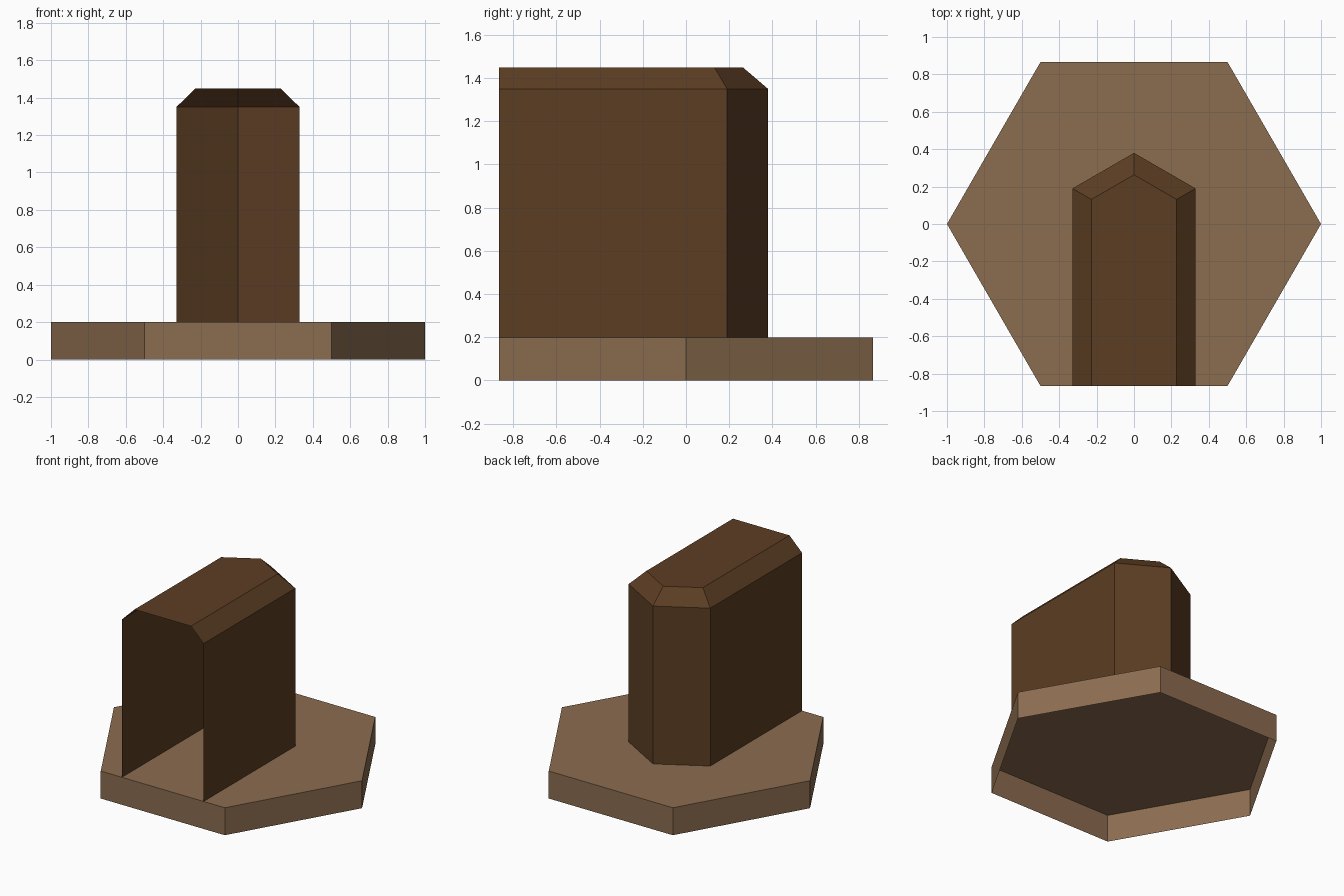
import bpy, bmesh, math

if "Cube" in bpy.data.objects:
    bpy.data.objects.remove(bpy.data.objects["Cube"])


def material(name, rgb):
    m = bpy.data.materials.new(name)
    m.diffuse_color = (*rgb, 1)
    m.use_nodes = True
    m.node_tree.nodes["Principled BSDF"].inputs["Base Color"].default_value = m.diffuse_color
    return m


def finish(name, bm, mat):
    me = bpy.data.meshes.new(name)
    bm.to_mesh(me)
    bm.free()
    me.materials.append(mat)
    ob = bpy.data.objects.new(name, me)
    bpy.context.collection.objects.link(ob)
    return ob


def hexagon(bm, radius, z):
    return [bm.verts.new((radius * math.cos(math.radians(a)),
                          radius * math.sin(math.radians(a)), z))
            for a in range(0, 360, 60)]


def arch_outline(bm, radius, z):
    # half of a pointed hexagon at the back, run straight to the front edge
    w = radius * FLAT
    pts = [(w, -FLAT), (w, radius / 2), (0, radius), (-w, radius / 2), (-w, -FLAT)]
    return [bm.verts.new((x, y, z)) for x, y in pts]


def bridge(bm, low, high, closed):
    n = len(low)
    for i in range(n if closed else n - 1):
        j = (i + 1) % n
        bm.faces.new((low[i], low[j], high[j], high[i]))


FLAT = math.sqrt(3) / 2
tan = material("light brown", (0.258, 0.150, 0.080))
brown = material("dark brown", (0.107, 0.047, 0.017))

# hexagonal base: rim and top, open underneath
bm = bmesh.new()
bottom, top = hexagon(bm, 1, 0), hexagon(bm, 1, 0.2)
bridge(bm, bottom, top, True)
bm.faces.new(top)
finish("base", bm, tan)

# tunnel shell: walls, bevelled shoulder and flat roof, open at the front
bm = bmesh.new()
rings = [arch_outline(bm, r, z) for r, z in ((0.38, 0.2), (0.38, 1.35), (0.263, 1.45))]
for low, high in zip(rings, rings[1:]):
    bridge(bm, low, high, False)
bm.faces.new(rings[-1])
finish("tunnel_shell", bm, brown)
